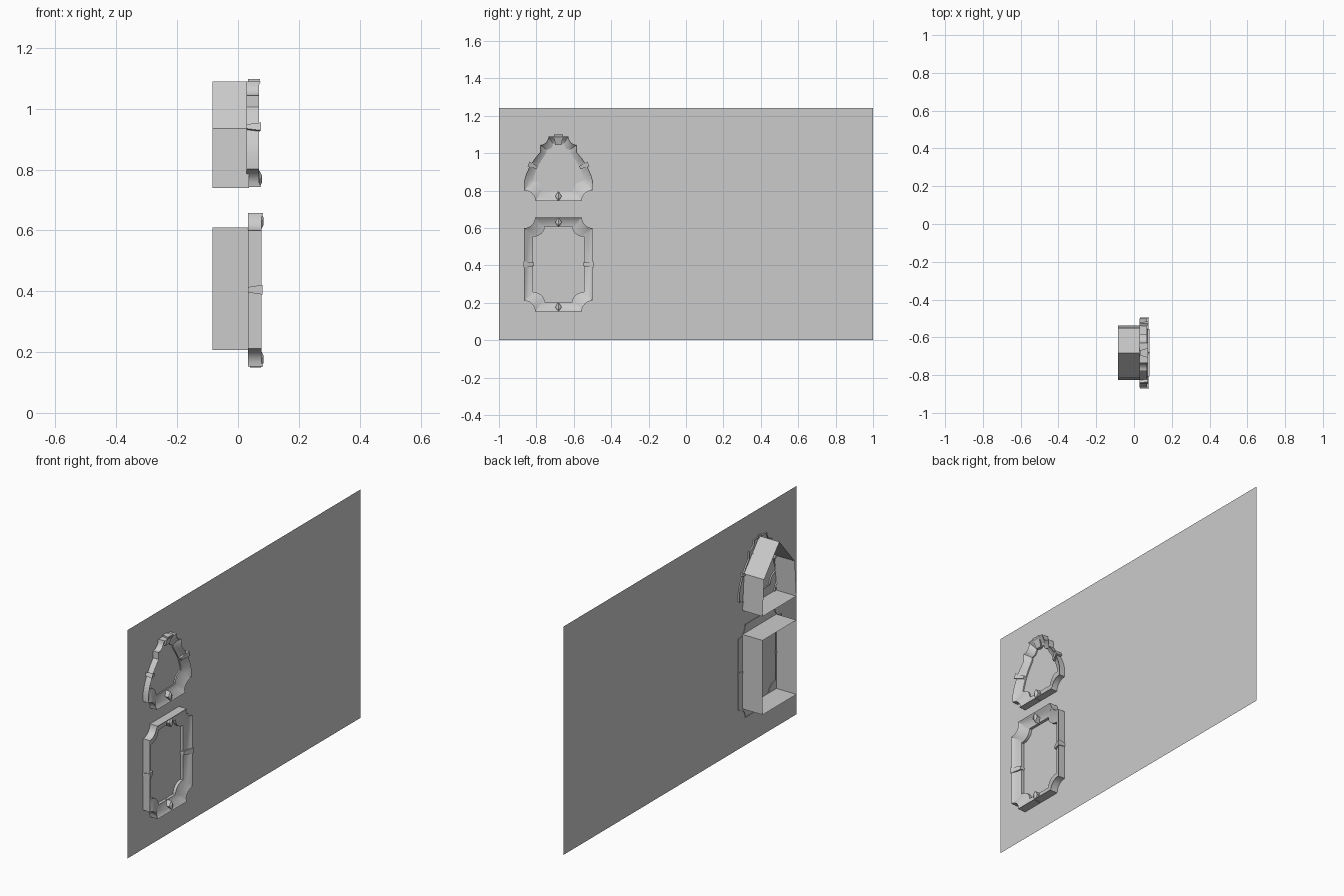
import bpy
from math import sin, cos, pi, radians

if "Cube" in bpy.data.objects:
    bpy.data.objects.remove(bpy.data.objects["Cube"])

CY = -0.682      # shared centre line of both windows
WALL_X = 0.036


def make(name, verts, faces, smooth=False):
    me = bpy.data.meshes.new(name)
    me.from_pydata(verts, [], faces)
    me.update()
    ob = bpy.data.objects.new(name, me)
    bpy.context.collection.objects.link(ob)
    if smooth:
        me.shade_smooth()
        me.set_sharp_from_angle(angle=radians(30))
    return ob


def arc(cy, cz, ry, rz, a0, a1, n=6):
    return [(cy + ry * cos(radians(a0 + (a1 - a0) * i / n)),
             cz + rz * sin(radians(a0 + (a1 - a0) * i / n))) for i in range(n + 1)]


def mirror_y(half):
    """Close a right-hand half outline (top to bottom) across the centre line."""
    return half + [(-y, z) for y, z in reversed(half)]


def loft(name, rings, closed=False):
    """Skin a series of rings that share a point count."""
    n = len(rings[0])
    faces = []
    for k in range(len(rings) - (0 if closed else 1)):
        a, b = k * n, (k + 1) % len(rings) * n
        faces += [(a + i, a + (i + 1) % n, b + (i + 1) % n, b + i) for i in range(n)]
    return make(name, [v for r in rings for v in r], faces, True)


def frame(name, outer, inner, back, front, lip):
    """Moulding: outer wall, two slopes dished inward, inner wall."""
    zs = [z for _, z in outer]
    profile = [(0, back), (0, front), (0.5, front - 0.018),
               (1, front - 0.026), (1, back)]
    rings = []
    for t, x in profile:
        ring = []
        for (y0, z0), (y1, z1) in zip(outer, inner):
            edge = z0 < min(zs) + 1e-4 or z0 > max(zs) - 1e-4
            up = lip if edge and (t, x) == (0, front) else 0
            ring.append((x + up, CY + y0 + (y1 - y0) * t, z0 + (z1 - z0) * t))
        rings.append(ring)
    loft(name, rings)


def reveal(name, outline):
    """Open tube behind the wall."""
    n = len(outline)
    v = [(x, CY + y, z) for x in (-0.084, WALL_X) for y, z in outline]
    make(name, v, [(i, (i + 1) % n, n + (i + 1) % n, n + i) for i in range(n)])


def diamond(name, z, x0, x1):
    v = [(x, CY + y, z + dz) for x, s in ((x0, 1), (x1 - 0.008, 1))
         for y, dz in ((0.017 * s, 0), (0, 0.027), (-0.017 * s, 0), (0, -0.027))]
    v += [(x1, CY, z + 0.012), (x1, CY, z - 0.012)]
    f = [(i, (i + 1) % 4, 4 + (i + 1) % 4, 4 + i) for i in range(4)]
    f += [(4, 5, 8), (5, 6, 8), (6, 7, 9), (7, 4, 9), (4, 8, 9), (6, 9, 8)]
    make(name, v, f)


def clip(name, y, z, ang, length, w_out, w_in, x0, x1):
    """Tapered band across the moulding; ang points outward in the wall plane."""
    d, p = (cos(ang), sin(ang)), (-sin(ang), cos(ang))
    v = []
    for base in (True, False):
        for s, w in ((1, w_out), (-1, w_in)):
            x = x0 if base else (x1 if s > 0 else x1 - 0.02)
            for q in (1, -1):
                a, b = s * length / 2, q * w / 2 * (0.55 if base else 1)
                v.append((x, CY + y + d[0] * a + p[0] * b, z + d[1] * a + p[1] * b))
    make(name, v, [(0, 1, 3, 2), (4, 6, 7, 5), (0, 4, 5, 1), (2, 3, 7, 6),
                   (0, 2, 6, 4), (1, 5, 7, 3)])


# wall panel
make("wall", [(WALL_X, -1, 0), (WALL_X, 1, 0), (WALL_X, 1, 1.24), (WALL_X, -1, 1.24)],
     [(0, 1, 2, 3)])


# lower window: rectangle with scooped corners
def scooped(hw, hh, ry, rz, cz=0.405):
    return mirror_y(arc(hw, cz + hh, ry, rz, 180, 270) + arc(hw, cz - hh, ry, rz, 90, 180))


frame("lower_frame", scooped(0.183, 0.252, 0.058, 0.058),
      scooped(0.136, 0.203, 0.063, 0.055), 0.033, 0.077, 0.006)
reveal("lower_reveal", [(0.145, 0.61), (0.145, 0.206), (-0.145, 0.206), (-0.145, 0.61)])
for part, z in (("top", 0.63), ("bottom", 0.177)):
    diamond("lower_diamond_" + part, z, 0.04, 0.084)

# upper window: stepped arch with scooped corners
upper_outer = mirror_y(
    [(0.053, 1.09)] + arc(0.097, 1.09, 0.044, 0.047, 180, 270) +
    [(0.097, 1.005), (0.128, 0.968), (0.155, 0.925), (0.173, 0.885), (0.183, 0.85)] +
    arc(0.183, 0.743, 0.06, 0.058, 90, 180))
upper_inner = mirror_y(
    [(0.03, 1.05)] + arc(0.062, 1.052, 0.034, 0.034, 180, 270) +
    [(0.065, 1.0), (0.092, 0.96), (0.115, 0.92), (0.127, 0.885), (0.133, 0.865)] +
    arc(0.133, 0.796, 0.053, 0.055, 90, 180))
frame("upper_frame", upper_outer, upper_inner, 0.028, 0.069, 0.006)
reveal("upper_reveal", [(0, 1.09), (0.132, 0.935), (0.145, 0.74),
                        (-0.145, 0.74), (-0.132, 0.935)])
diamond("upper_diamond", 0.769, 0.035, 0.079)
clip("keystone", 0, 1.071, pi / 2, 0.055, 0.05, 0.034, 0.033, 0.073)

# side clips, mirrored
for side, s in (("right", 1), ("left", -1)):
    def outward(a):
        return a if s > 0 else pi - a
    clip("lower_clip_" + side, s * 0.16, 0.405, outward(0), 0.056, 0.032, 0.018, 0.033, 0.08)
    clip("upper_clip_" + side, s * 0.137, 0.932, outward(0.4), 0.05, 0.028, 0.016, 0.028, 0.076)
